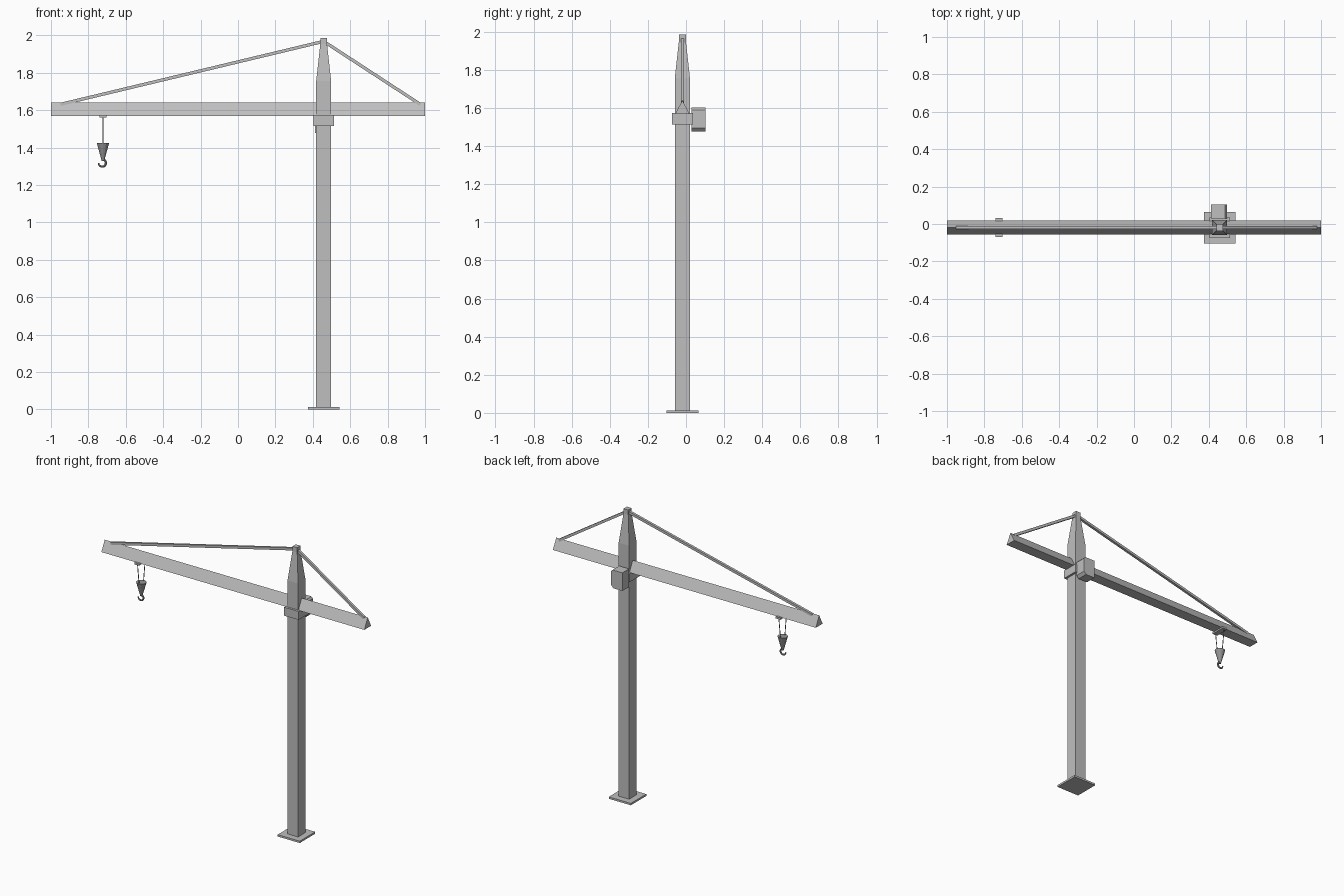
import bpy, bmesh, math
from mathutils import Vector, Matrix

old = bpy.data.objects.get("Cube")
if old:
    bpy.data.objects.remove(old, do_unlink=True)

CX, CY = 0.458, -0.019      # tower axis
HX = -0.722                 # hook position along the jib


def material(name, value):
    m = bpy.data.materials.new(name)
    m.use_nodes = True
    colour = (value, value, value, 1)
    m.diffuse_color = colour
    m.node_tree.nodes["Principled BSDF"].inputs["Base Color"].default_value = colour
    return m


grey = material("light_grey", 0.52)
dark = material("dark_grey", 0.3)


def finish(name, bm, mat):
    bmesh.ops.recalc_face_normals(bm, faces=bm.faces)
    me = bpy.data.meshes.new(name)
    bm.to_mesh(me)
    bm.free()
    me.materials.append(mat)
    ob = bpy.data.objects.new(name, me)
    bpy.context.scene.collection.objects.link(ob)
    return ob


def loft(name, rings, mat=grey):
    """Skin a list of equal-length point rings and cap both ends."""
    bm = bmesh.new()
    loops = [[bm.verts.new(p) for p in ring] for ring in rings]
    n = len(loops[0])
    for a, b in zip(loops, loops[1:]):
        for i in range(n):
            j = (i + 1) % n
            bm.faces.new((a[i], a[j], b[j], b[i]))
    bm.faces.new(loops[0][::-1])
    bm.faces.new(loops[-1])
    return finish(name, bm, mat)


def square(half, z):
    return [(CX + sx * half, CY + sy * half, z)
            for sx, sy in ((-1, -1), (1, -1), (1, 1), (-1, 1))]


def box(name, x, y, z, mat=grey):
    return loft(name, [[(x[0], y[0], h), (x[1], y[0], h),
                        (x[1], y[1], h), (x[0], y[1], h)] for h in z], mat)


def rod(name, start, end, radius, sides, mat=grey):
    a, b = Vector(start), Vector(end)
    turn = (b - a).to_track_quat('Z', 'Y').to_matrix()
    ring = [turn @ Vector((math.cos(t), math.sin(t), 0)) * radius
            for t in (math.tau * (i + 0.5) / sides for i in range(sides))]
    return loft(name, [[p + v for v in ring] for p in (a, b)], mat)


# Base plate, mast with tapered head, slewing collar
loft("base_plate", [square(0.084, 0), square(0.084, 0.013)])
loft("mast", [square(0.04, 0.013), square(0.04, 1.755),
              square(0.018, 1.955), square(0.018, 1.987)])
loft("slewing_collar", [square(0.055, 1.515), square(0.055, 1.573)])

# Operator cabin behind the mast, with trimmed edges on one side
profile = [(0.412, 1.478), (0.48, 1.478), (0.497, 1.496),
           (0.497, 1.59), (0.487, 1.602), (0.412, 1.602)]
loft("cabin", [[(x, y, z) for x, z in profile] for y in (0.03, 0.103)])

# Triangular jib running the whole length
loft("jib", [[(x, CY - 0.037, 1.57), (x, CY + 0.037, 1.57), (x, CY, 1.641)]
             for x in (-1, 1)])

# Tie bars from the head to both jib ends
for name, x in (("long_tie_bar", -0.95), ("short_tie_bar", 0.975)):
    rod(name, (CX, CY, 1.968), (x, CY, 1.631), 0.012, 4)

# Trolley and the two hoist cables
box("trolley", (HX - 0.018, HX + 0.018), (CY - 0.05, CY + 0.05), (1.56, 1.573))
for name, s in (("front_cable", -1), ("back_cable", 1)):
    rod(name, (HX, CY + s * 0.042, 1.565), (HX, CY + s * 0.024, 1.42), 0.0025, 6, dark)

# Conical hook block
bm = bmesh.new()
bmesh.ops.create_cone(bm, cap_ends=True, segments=12, radius1=0.007, radius2=0.033,
                      depth=0.095, matrix=Matrix.Translation((HX, CY, 1.377)))
finish("hook_block", bm, dark)

# Hook: an open arc swept with a round section
centre = Vector((HX - 0.004, CY, 1.318))
path = [Vector((HX, CY, 1.345))]
for i in range(10):
    t = math.radians(65 - 27 * i)
    path.append(centre + Vector((math.cos(t), 0, math.sin(t))) * 0.02)
rings = []
for i, p in enumerate(path):
    d = (path[min(i + 1, len(path) - 1)] - path[max(i - 1, 0)]).normalized()
    side = Vector((0, 1, 0))
    up = d.cross(side)
    r = 0.006 if i < len(path) - 2 else 0.004
    rings.append([p + (side * math.cos(a) + up * math.sin(a)) * r
                  for a in (math.tau * k / 8 for k in range(8))])
loft("hook", rings, dark)
